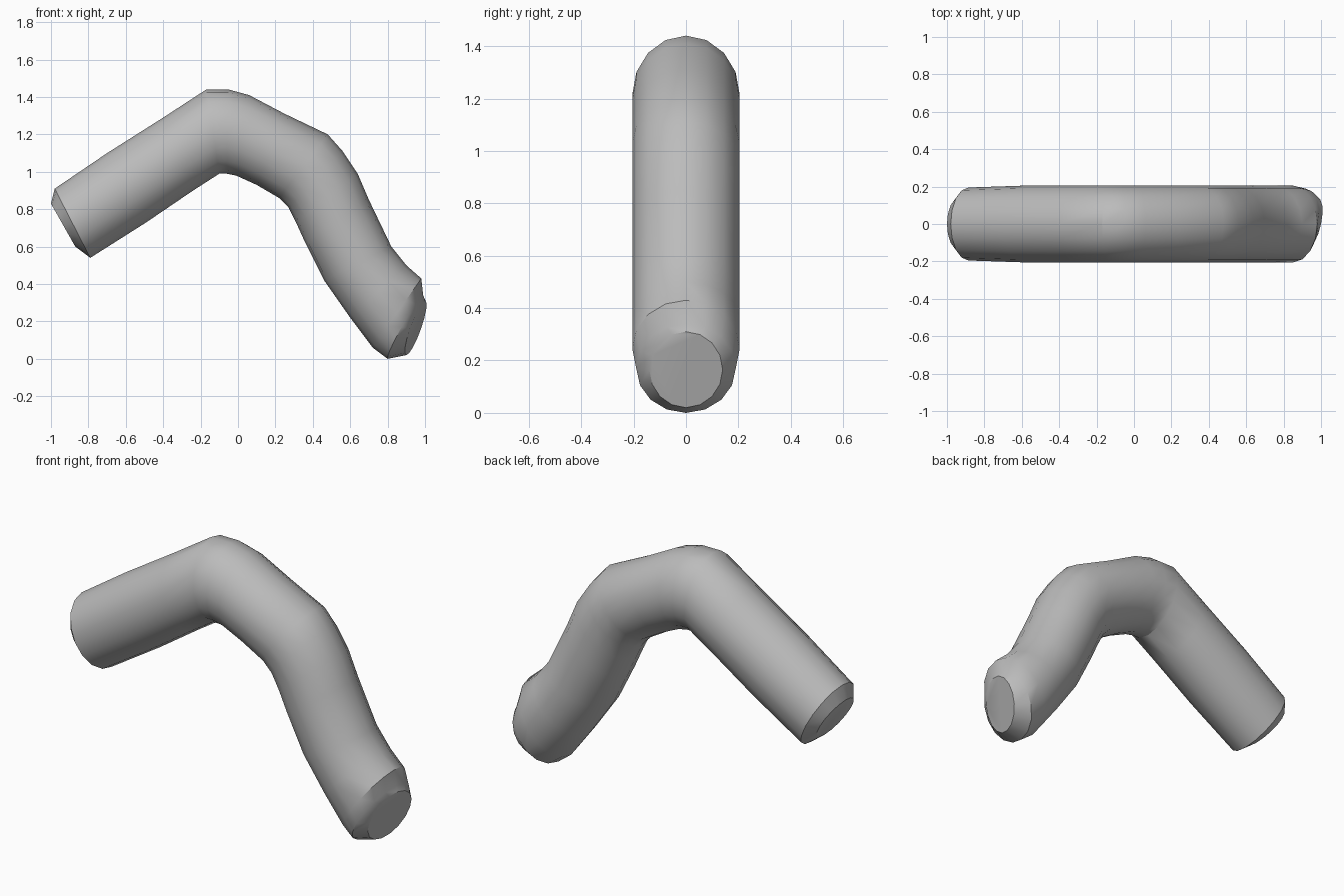
import bpy
import bmesh
import math
from mathutils import Vector

if "Cube" in bpy.data.objects:
    bpy.data.objects.remove(bpy.data.objects["Cube"], do_unlink=True)

SIDES = 16
WIDTH = 0.205

# Tube sections: outer edge x, z, inner edge x, z, half depth, end skew
sections = [
    (-1.0, .83, -.87, .6, .14, 0),
    (-.98, .91, -.79, .54, .195, 0),
    (-.7, 1.1, -.49, .73, WIDTH, 0),
    (-.4, 1.29, -.24, .9, WIDTH, 0),
    (-.17, 1.44, -.1, .99, WIDTH, 0),
    (-.05, 1.44, -.06, .99, WIDTH, 0),
    (.06, 1.41, -.01, .98, WIDTH, 0),
    (.25, 1.31, .1, .93, WIDTH, 0),
    (.48, 1.2, .22, .86, WIDTH, 0),
    (.56, 1.11, .27, .81, WIDTH, 0),
    (.64, .99, .31, .73, WIDTH, 0),
    (.7, .85, .36, .62, WIDTH, 0),
    (.82, .6, .46, .42, WIDTH, 0),
    (.9, .5, .6, .22, WIDTH, 0),
    (.98, .43, .72, .06, WIDTH, 0),
    (.99, .34, .8, 0, .19, .02),
    (1.0, .31, .9, .02, .14, .03),
]


def make_material(name, colour):
    mat = bpy.data.materials.new(name)
    mat.use_nodes = True
    mat.diffuse_color = colour
    mat.node_tree.nodes["Principled BSDF"].inputs["Base Color"].default_value = colour
    return mat


def add_ring(bm, section):
    """Elliptical ring spanning the outer and inner edge of the tube."""
    outer_x, outer_z, inner_x, inner_z, depth, skew = section
    outer = Vector((outer_x, 0, outer_z))
    inner = Vector((inner_x, 0, inner_z))
    centre = (outer + inner) / 2
    radius = (outer - inner) / 2
    ring = []
    for i in range(SIDES):
        angle = math.tau * i / SIDES
        sideways = Vector((skew, depth, 0)) * math.sin(angle)
        ring.append(bm.verts.new(centre + radius * math.cos(angle) + sideways))
    return ring


# Bent tube with flattened, bevelled ends
bm = bmesh.new()
rings = [add_ring(bm, section) for section in sections]
for a, b in zip(rings, rings[1:]):
    for i in range(SIDES):
        j = (i + 1) % SIDES
        bm.faces.new((a[i], a[j], b[j], b[i]))
bm.faces.new(rings[0])
bm.faces.new(rings[-1])
bmesh.ops.recalc_face_normals(bm, faces=bm.faces)

mesh = bpy.data.meshes.new("bent_tube")
bm.to_mesh(mesh)
bm.free()
tube = bpy.data.objects.new("bent_tube", mesh)
bpy.context.collection.objects.link(tube)
mesh.materials.append(make_material("plain grey", (.5, .5, .5, 1)))

# Smooth body, crisp end faces
bpy.ops.object.select_all(action="DESELECT")
tube.select_set(True)
bpy.context.view_layer.objects.active = tube
bpy.ops.object.shade_smooth_by_angle(angle=math.radians(32))
